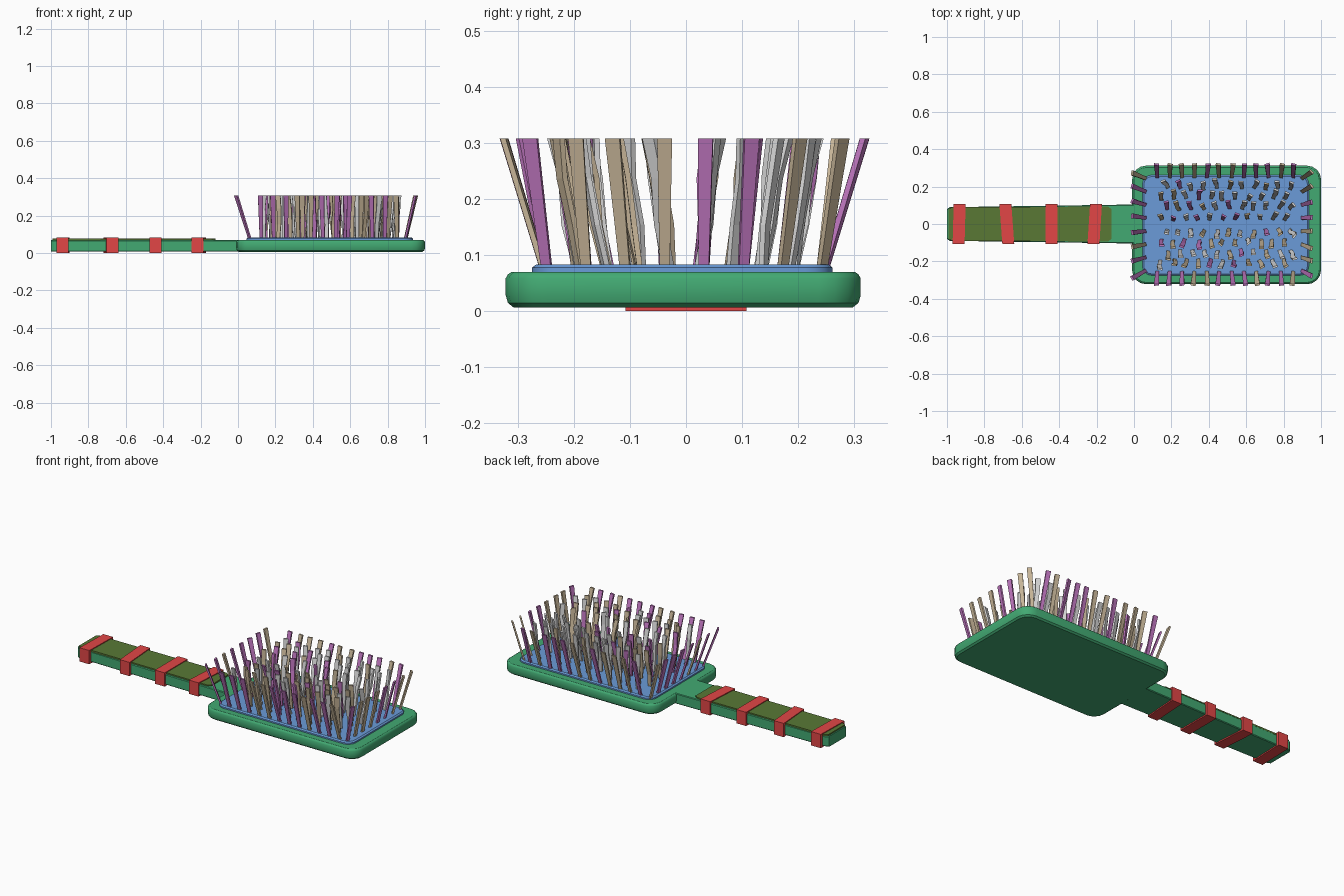
import bpy, bmesh, math, random
from mathutils import Vector

if "Cube" in bpy.data.objects:
    bpy.data.objects.remove(bpy.data.objects["Cube"])

random.seed(4)


def mat(name, rgb):
    m = bpy.data.materials.new(name)
    m.diffuse_color = (*rgb, 1)
    m.use_nodes = True
    m.node_tree.nodes["Principled BSDF"].inputs["Base Color"].default_value = m.diffuse_color
    return m


GREEN = mat("green", (0.055, 0.40, 0.17))
BLUE = mat("blue", (0.145, 0.33, 0.69))
OLIVE = mat("olive", (0.10, 0.19, 0.036))
RED = mat("red", (0.76, 0.062, 0.062))
PURPLE = mat("purple", (0.52, 0.18, 0.52))
TAN = mat("tan", (0.58, 0.47, 0.32))
GREY = mat("light grey", (0.70, 0.70, 0.70))


def finish(name, bm, mats):
    bmesh.ops.recalc_face_normals(bm, faces=bm.faces)
    me = bpy.data.meshes.new(name)
    bm.to_mesh(me)
    bm.free()
    for m in mats:
        me.materials.append(m)
    ob = bpy.data.objects.new(name, me)
    bpy.context.collection.objects.link(ob)
    return ob


def loft(bm, rings):
    """Closed skin through rings of equal vertex count."""
    vs = [[bm.verts.new(p) for p in r] for r in rings]
    n = len(rings[0])
    faces = [bm.faces.new(vs[0][::-1]), bm.faces.new(vs[-1])]
    for a, b in zip(vs, vs[1:]):
        for i in range(n):
            j = (i + 1) % n
            faces.append(bm.faces.new((a[i], a[j], b[j], b[i])))
    return faces


def rounded(x0, x1, y0, y1, r, z, inset=0, steps=4):
    """Rounded rectangle outline at height z."""
    pts = []
    for cx, cy, a0 in ((x1 - r, y1 - r, 0), (x0 + r, y1 - r, 90),
                       (x0 + r, y0 + r, 180), (x1 - r, y0 + r, 270)):
        for k in range(steps + 1):
            a = math.radians(a0 + 90 * k / steps)
            pts.append((cx + (r - inset) * math.cos(a), cy + (r - inset) * math.sin(a), z))
    return pts


def slab(name, dims, r, levels, m, steps=4):
    bm = bmesh.new()
    loft(bm, [rounded(*dims, r, z, i, steps) for z, i in levels])
    return finish(name, bm, [m])


# paddle head and cushion
slab("head", (-0.01, 1.0, -0.322, 0.312), 0.075,
     [(0.006, 0.014), (0.014, 0.004), (0.028, 0), (0.058, 0), (0.065, 0.004), (0.069, 0.01)], GREEN)
slab("cushion", (0.045, 0.935, -0.275, 0.262), 0.05,
     [(0.06, 0), (0.077, 0), (0.083, 0.008)], BLUE)

# handle: slightly tapered bar with small chamfers
bm = bmesh.new()
rings = []
for x, w in ((-1.0, 0.08), (-0.985, 0.09), (-0.5, 0.097), (0.05, 0.105)):
    c, zb, zt = 0.004, 0.007, 0.069
    rings.append([(x, -w, zb + c), (x, -w + c, zb), (x, w - c, zb), (x, w, zb + c),
                  (x, w, zt - c), (x, w - c, zt), (x, -w + c, zt), (x, -w, zt - c)])
loft(bm, rings)
finish("handle", bm, [GREEN])

# grip wrap on top of the handle
bm = bmesh.new()
rings = []
for x, w in ((-0.993, 0.08), (-0.97, 0.09), (-0.5, 0.091), (-0.14, 0.094), (-0.12, 0.08)):
    rings.append([(x, -w, 0.067), (x, w, 0.067), (x, w, 0.077), (x, -w, 0.077)])
loft(bm, rings)
finish("grip", bm, [OLIVE])

# red straps: slightly skewed closed bands round the handle
for k, (x, skew) in enumerate(((-0.935, 0.003), (-0.68, -0.008), (-0.44, 0.0), (-0.21, 0.007))):
    bm = bmesh.new()
    hw, w = 0.032, 0.108
    loft(bm, [[(x + s * hw + (skew if y > 0 else -skew), y, z)
               for y, z in ((-w, 0.0), (w, 0.0), (w, 0.082), (-w, 0.082))] for s in (-1, 1)])
    finish(f"strap_{k + 1}", bm, [RED])

# bristles: flat tapered strips, wide side facing their outward lean
bm = bmesh.new()


def bristle(x, y, lx, ly, pick, kink=0.0):
    base, tip = Vector((x, y, 0.07)), Vector((x + lx, y + ly, 0.308))
    ang = math.atan2(ly, lx) + math.pi / 2 + random.uniform(-.25, .25)
    rings = []
    for t, hw in ((0, 0.009), (0.35, 0.0105), (0.7, 0.012), (1, 0.0135)):
        c = base.lerp(tip, t)
        if 0 < t < 1:
            c += Vector((random.uniform(-kink, kink), random.uniform(-kink, kink), 0))
        d = Vector((math.cos(ang), math.sin(ang), 0))
        n = Vector((-d.y, d.x, 0)) * 0.005
        d *= hw
        rings.append([c + d + n, c - d + n, c - d - n, c + d - n])
    for f in loft(bm, rings):
        f.material_index = pick


def jit(a):
    return random.uniform(-a, a)


# border rows along the two long sides
for i in range(12):
    for s in (-1, 1):
        bristle(0.125 + 0.066 * i, -0.003 + s * 0.25, jit(0.01), s * 0.072, random.choice((0, 1)))
# border columns at the two ends
for j in range(8):
    v = 2 * j / 7 - 1
    for x, lean in ((0.065, -0.075), (0.895, 0.055)):
        bristle(x, -0.003 + 0.245 * v, lean, 0.035 * v + jit(0.008), random.choice((0, 1)))
# staggered inner field
for j in range(8):
    v = 2 * j / 7 - 1
    for i in range(11):
        x = 0.145 + 0.066 * i + (0.033 if j % 2 else 0)
        u = (x - 0.485) / 0.4
        bristle(x + jit(0.006), -0.003 + 0.19 * v + jit(0.006), 0.015 * u + jit(0.014),
                math.copysign(0.028, v) + 0.012 * v + jit(0.012),
                random.choice((0, 0, 1, 1, 1, 2, 2, 2, 2)), 0.006)
finish("bristles", bm, [PURPLE, TAN, GREY])

# smooth the rounded corners, keep the rim edges crisp
for n in ("head", "cushion"):
    ob = bpy.data.objects[n]
    ob.select_set(True)
    bpy.context.view_layer.objects.active = ob
bpy.ops.object.shade_smooth_by_angle(angle=math.radians(30))
